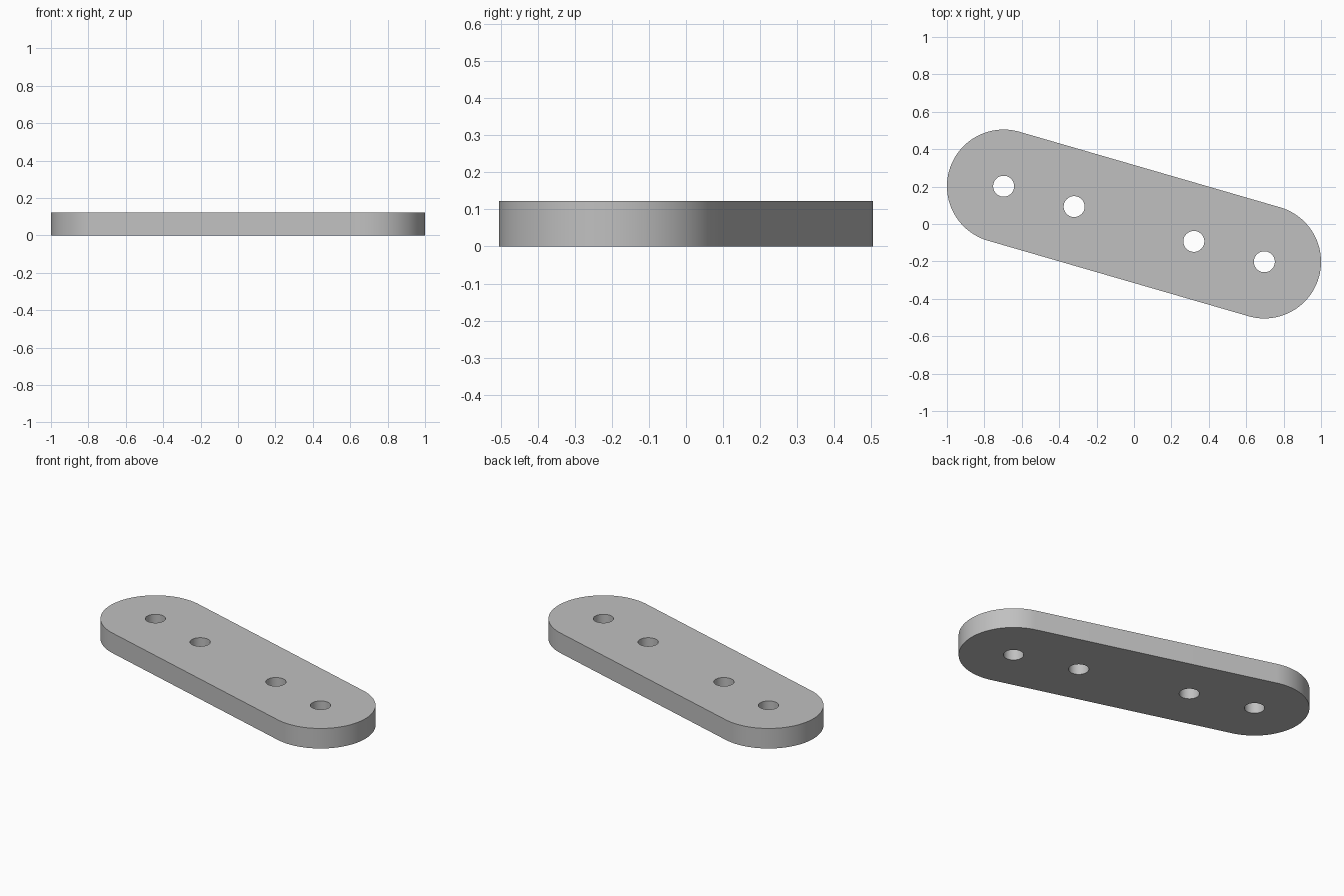
import bpy
import bmesh
import math
from mathutils import Vector

cube = bpy.data.objects.get("Cube")
if cube:
    bpy.data.objects.remove(cube, do_unlink=True)

THICK = 0.122
END_RADIUS = 0.303
HOLE_RADIUS = 0.056
END = Vector((0.697, -0.202))      # centre of the rounded +x end
INNER = Vector((0.32, -0.093))     # inner hole on the same axis
ARC_STEPS = 48

grey = bpy.data.materials.new("plain grey")
grey.use_nodes = True
colour = (0.53, 0.53, 0.53, 1)
grey.diffuse_color = colour
grey.node_tree.nodes["Principled BSDF"].inputs["Base Color"].default_value = colour


def arc(centre, radius, start, sweep, steps):
    angles = [start + sweep * i / steps for i in range(steps + 1)]
    return [centre + radius * Vector((math.cos(a), math.sin(a))) for a in angles]


def prism(name, outlines, bottom, height):
    """Extrude each closed outline upward into one mesh object."""
    bm = bmesh.new()
    for points in outlines:
        face = bm.faces.new([bm.verts.new((p.x, p.y, bottom)) for p in points])
        top = bmesh.ops.extrude_face_region(bm, geom=[face], use_keep_orig=True)["geom"]
        verts = [v for v in top if isinstance(v, bmesh.types.BMVert)]
        bmesh.ops.translate(bm, verts=verts, vec=(0, 0, height))
    bmesh.ops.recalc_face_normals(bm, faces=bm.faces)
    mesh = bpy.data.meshes.new(name)
    bm.to_mesh(mesh)
    bm.free()
    mesh.materials.append(grey)
    obj = bpy.data.objects.new(name, mesh)
    bpy.context.collection.objects.link(obj)
    return obj


# Plate with two half-round ends
axis = math.atan2(END.y, END.x)
outline = (arc(END, END_RADIUS, axis - math.pi / 2, math.pi, ARC_STEPS)
           + arc(-END, END_RADIUS, axis + math.pi / 2, math.pi, ARC_STEPS))
plate = prism("link_plate", [outline], 0, THICK)

# Four through holes
holes = [arc(c, HOLE_RADIUS, 0, math.tau, ARC_STEPS)[:-1]
         for c in (END, INNER, -INNER, -END)]
cutter = prism("hole_cutter", holes, -THICK, 3 * THICK)
cutter.hide_render = True

cut = plate.modifiers.new("holes", "BOOLEAN")
cut.operation = "DIFFERENCE"
cut.solver = "EXACT"
cut.object = cutter

bpy.ops.object.select_all(action="DESELECT")
plate.select_set(True)
bpy.context.view_layer.objects.active = plate
bpy.ops.object.modifier_apply(modifier=cut.name)
bpy.data.objects.remove(cutter, do_unlink=True)
bpy.ops.object.shade_smooth_by_angle(angle=math.radians(30))
